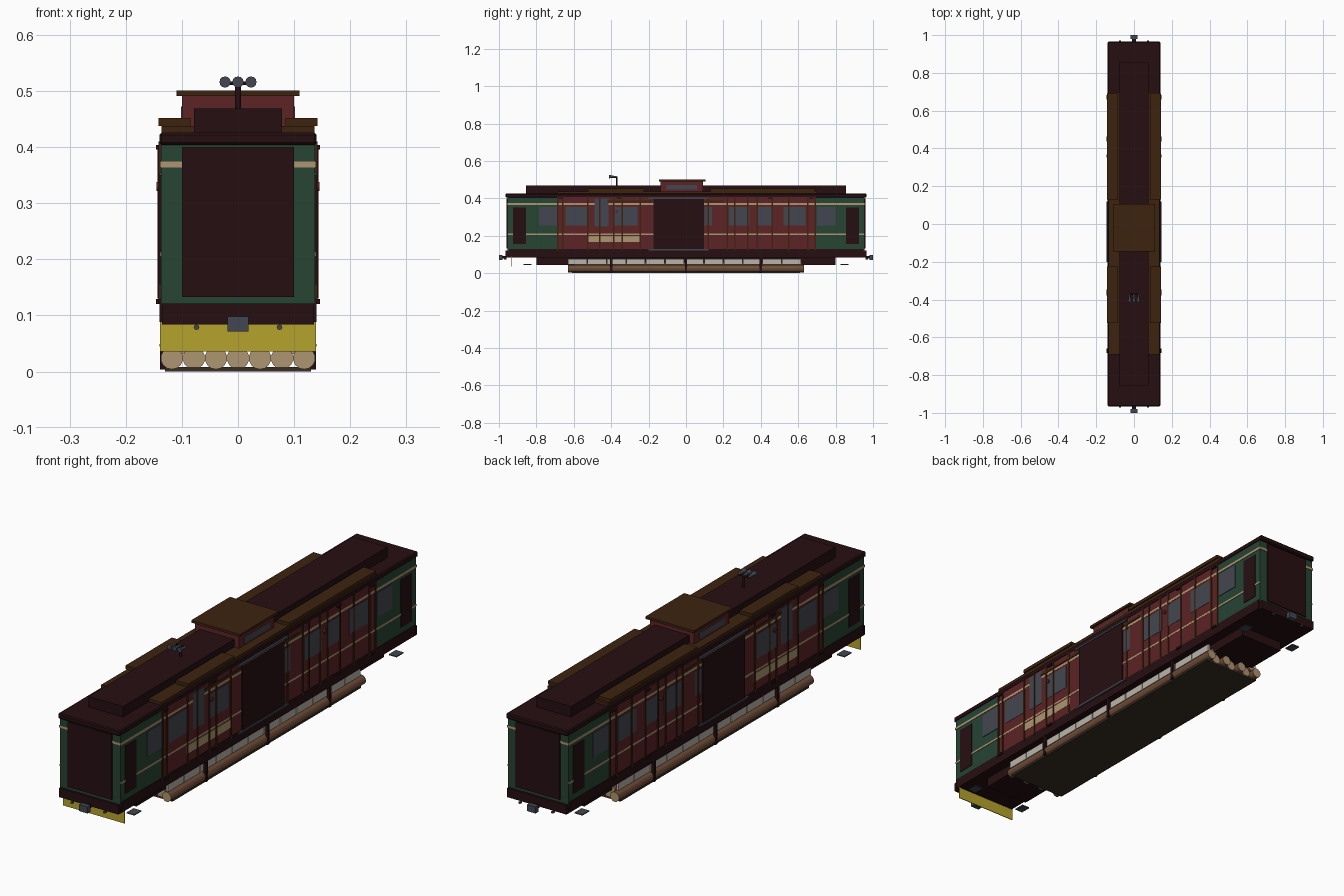
import bpy, bmesh
from mathutils import Matrix, Vector

old = bpy.data.objects.get("Cube")
if old:
    bpy.data.objects.remove(old, do_unlink=True)


def material(name, r, g, b):
    m = bpy.data.materials.new(name)
    m.use_nodes = True
    m.diffuse_color = (r, g, b, 1)
    m.node_tree.nodes["Principled BSDF"].inputs["Base Color"].default_value = (r, g, b, 1)
    return m


MAROON = material("dark maroon", 0.019, 0.0045, 0.006)
BROWN = material("roof brown", 0.048, 0.017, 0.005)
RED = material("wall red", 0.11, 0.017, 0.018)
GREEN = material("wall green", 0.02, 0.058, 0.034)
CREAM = material("cream stripe", 0.42, 0.3, 0.16)
GREY = material("slate grey", 0.055, 0.062, 0.08)
YELLOW = material("plow yellow", 0.46, 0.37, 0.025)
BARK = material("log bark", 0.16, 0.075, 0.04)
LIGHT = material("pale grey", 0.5, 0.46, 0.4)
PLANK = material("dark plank", 0.04, 0.028, 0.018)


def finish(name, bm, *mats):
    mesh = bpy.data.meshes.new(name)
    bm.to_mesh(mesh)
    bm.free()
    for m in mats:
        mesh.materials.append(m)
    ob = bpy.data.objects.new(name, mesh)
    bpy.context.collection.objects.link(ob)
    return ob


def add_box(bm, x, y, z):
    size = Vector((x[1] - x[0], y[1] - y[0], z[1] - z[0]))
    mid = Vector((x[0] + x[1], y[0] + y[1], z[0] + z[1])) / 2
    bmesh.ops.create_cube(bm, size=1, matrix=Matrix.Translation(mid) @ Matrix.Diagonal(size).to_4x4())


def box(name, x, y, z, mat):
    """Box centred on x = 0, with x its half width."""
    bm = bmesh.new()
    add_box(bm, (-x, x), y, z)
    return finish(name, bm, mat)


def pair(name, x, spans, z, mat):
    """Boxes repeated over y spans, on both the left and right side."""
    bm = bmesh.new()
    for y in spans:
        add_box(bm, x, y, z)
        add_box(bm, (-x[1], -x[0]), y, z)
    finish(name, bm, mat)


def ends(name, x, y, z, mat):
    """Box repeated at the front and back end."""
    bm = bmesh.new()
    add_box(bm, (-x, x), y, z)
    add_box(bm, (-x, x), (-y[1], -y[0]), z)
    finish(name, bm, mat)


def add_rod(bm, a, b, r1, r2, sides=12):
    a, b = Vector(a), Vector(b)
    turn = (b - a).to_track_quat("Z", "Y").to_matrix().to_4x4()
    bmesh.ops.create_cone(bm, cap_ends=True, segments=sides, radius1=r1, radius2=r2,
                          depth=(b - a).length, matrix=Matrix.Translation((a + b) / 2) @ turn)


# Car body
box("body_shell", 0.137, (-0.955, 0.955), (0.115, 0.408), GREEN)
box("middle_wall", 0.1385, (-0.685, 0.695), (0.125, 0.407), RED)
ends("end_door", 0.1, (0.95, 0.96), (0.133, 0.4), MAROON)
pair("side_door", (0.135, 0.1395), [(-0.925, -0.855), (0.855, 0.925)], (0.155, 0.35), MAROON)
pair("sliding_door", (0.135, 0.1435), [(-0.175, 0.095)], (0.13, 0.402), MAROON)
for z in (0.125, 0.4):
    pair("door_rail", (0.137, 0.146), [(-0.2, 0.12)], (z - 0.004, z + 0.004), GREY)

# Painted stripes and panel
pair("upper_stripe", (0.1, 0.1392), [(-0.957, 0.957)], (0.364, 0.374), CREAM)
pair("lower_stripe", (0.135, 0.1392), [(-0.954, 0.954)], (0.205, 0.213), CREAM)
pair("cream_panel", (0.135, 0.1395), [(-0.53, -0.24)], (0.166, 0.2), CREAM)

# Windows
windows = [(-0.785, -0.69), (-0.645, -0.53), (-0.39, -0.26), (0.1, 0.14), (0.23, 0.34),
           (0.38, 0.46), (0.52, 0.64), (0.7, 0.8)]
pair("window", (0.135, 0.1397), windows, (0.255, 0.355), GREY)
pair("tall_window", (0.135, 0.1398), [(-0.49, -0.415)], (0.25, 0.4), GREY)

# Wall posts
posts = [-0.685, -0.66, -0.525, -0.46, -0.385, -0.34, -0.245, 0.12, 0.22, 0.26,
         0.33, 0.38, 0.46, 0.55, 0.65, 0.69]
pair("wall_post", (0.135, 0.1415), [(y - 0.004, y + 0.004) for y in posts], (0.12, 0.41), BROWN)
pair("wall_beam", (0.135, 0.141), [(-0.42, -0.18), (0.1, 0.2)], (0.378, 0.388), BROWN)

# Wall brackets and marker lamps
brackets = [-0.67, -0.36, 0.45, 0.67]
for z in (0.124, 0.4):
    pair("wall_bracket", (0.136, 0.146), [(y - 0.012, y + 0.012) for y in brackets],
         (z - 0.004, z + 0.004), MAROON)
bm = bmesh.new()
for side in (-1, 1):
    for y in (-0.37, 0.36):
        add_rod(bm, (side * 0.137, y, 0.33), (side * 0.145, y, 0.33), 0.008, 0.008)
finish("marker_lamp", bm, RED)

# Roof
eaves = box("roof_eaves", 0.14, (-0.965, 0.965), (0.404, 0.426), MAROON)
bevel = eaves.modifiers.new("Bevel", "BEVEL")
bevel.width = 0.004
box("clerestory", 0.078, (-0.855, 0.855), (0.42, 0.469), MAROON)
pair("roof_board", (0.078, 0.136), [(-0.69, 0.7)], (0.425, 0.438), BROWN)
pair("raised_board", (0.085, 0.142), [(-0.525, -0.225), (0.13, 0.69)], (0.438, 0.452), BROWN)

# Lookout cabin
box("cabin_wall", 0.1, (-0.135, 0.09), (0.43, 0.492), RED)
box("cabin_roof", 0.11, (-0.145, 0.105), (0.491, 0.501), BROWN)
pair("cabin_window", (0.099, 0.102), [(-0.105, 0.06)], (0.447, 0.472), GREY)

# Horn mast
bm = bmesh.new()
add_rod(bm, (0, -0.37, 0.465), (0, -0.37, 0.516), 0.005, 0.005)
add_rod(bm, (-0.024, -0.372, 0.514), (0.024, -0.372, 0.514), 0.003, 0.003)
finish("horn_mast", bm, MAROON)
bm = bmesh.new()
for x in (-0.023, 0, 0.023):
    add_rod(bm, (x, -0.37, 0.514), (x, -0.395, 0.516), 0.004, 0.006)
    add_rod(bm, (x, -0.395, 0.516), (x, -0.412, 0.516), 0.006, 0.01)
finish("horn", bm, GREY)

# Underframe, couplers, hoses and steps
box("underframe", 0.135, (-0.965, 0.965), (0.084, 0.121), MAROON)
pair("side_sill", (0.125, 0.14), [(-0.95, 0.95)], (0.088, 0.13), MAROON)
box("lower_frame", 0.1, (-0.8, 0.8), (0.045, 0.086), MAROON)
ends("coupler_bar", 0.01, (0.96, 0.985), (0.078, 0.092), MAROON)
ends("coupler", 0.019, (0.98, 1.0), (0.071, 0.098), GREY)
bm = bmesh.new()
for x in (-0.074, 0.074):
    for end in (-1, 1):
        add_rod(bm, (x, end * 0.96, 0.079), (x, end * 0.972, 0.079), 0.005, 0.005, 8)
finish("hose", bm, GREY)
pair("step", (0.105, 0.14), [(-0.87, -0.825), (0.825, 0.87)], (0.045, 0.049), GREY)

# Plow
box("plow", 0.139, (-0.932, -0.929), (0.036, 0.116), YELLOW)

# Logs slung under the floor, with pale cut ends
bm = bmesh.new()
for i in range(7):
    x = (i - 3) * 0.0393
    half = 0.61 + 0.02 * (i % 2 == 0)
    add_rod(bm, (x, -half, 0.024), (x, half, 0.024), 0.02, 0.02, 14)
for side in (-1, 1):
    add_rod(bm, (side * 0.1, -0.6, 0.045), (side * 0.1, 0.62, 0.045), 0.014, 0.014, 14)
bm.normal_update()
for f in bm.faces:
    f.material_index = int(abs(f.normal.y) > 0.9)
finish("logs", bm, BARK, CREAM)

# Pale side panels above the logs
panels = [(-0.63 + i * 0.104, -0.53 + i * 0.104) for i in range(12)]
pair("pale_panel", (0.115, 0.125), panels, (0.046, 0.076), LIGHT)

# Log tray and straps
box("log_tray", 0.13, (-0.61, 0.61), (0.0, 0.008), PLANK)
pair("tray_strap", (0.128, 0.139), [(y - 0.006, y + 0.006) for y in (-0.4, 0, 0.4)],
     (0.004, 0.09), MAROON)
